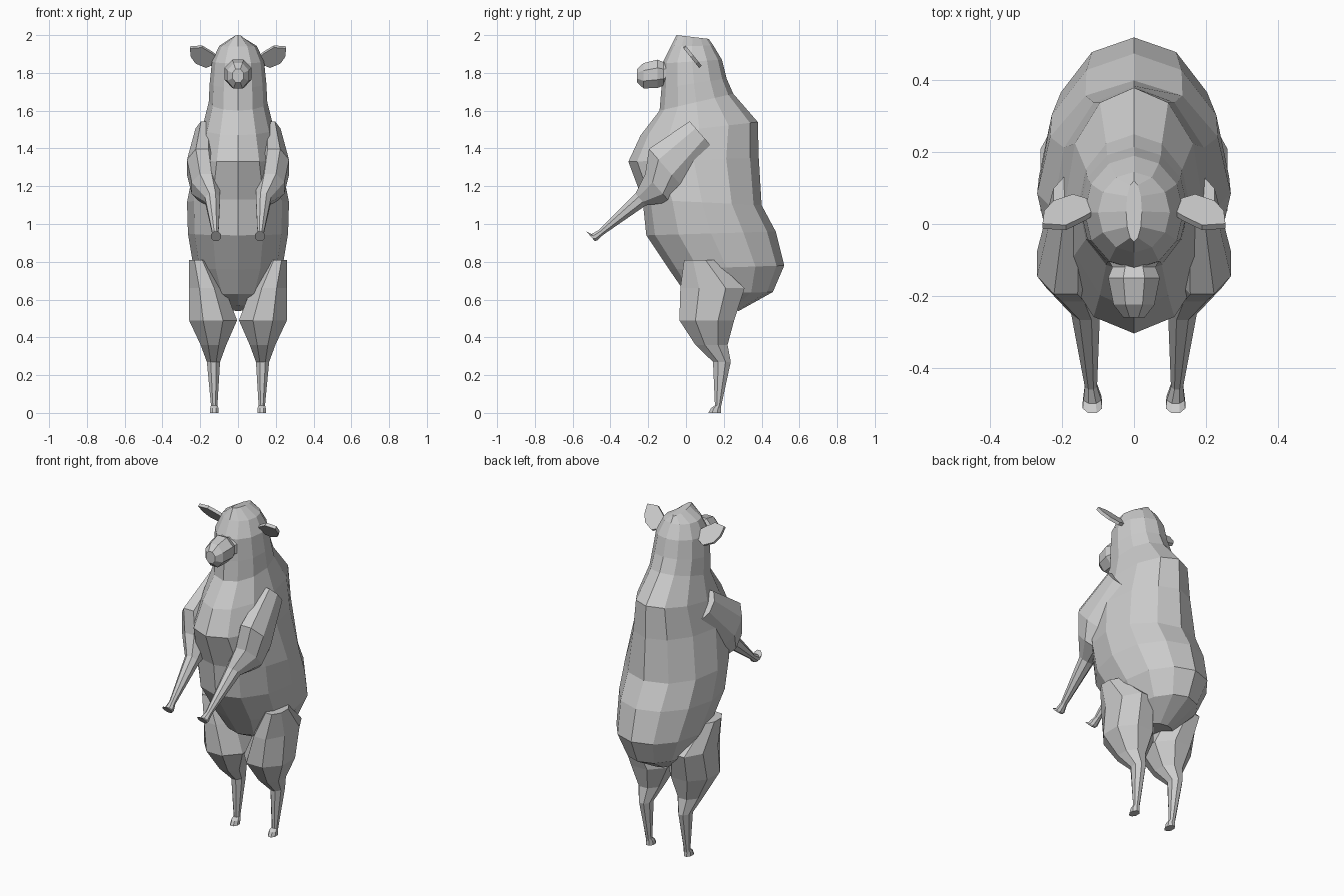
import bpy, bmesh
from math import cos, sin, pi
from mathutils import Vector as V


def make_object(name, bm, mirror=False):
    bmesh.ops.recalc_face_normals(bm, faces=bm.faces)
    me = bpy.data.meshes.new(name)
    bm.to_mesh(me)
    bm.free()
    ob = bpy.data.objects.new(name, me)
    bpy.context.collection.objects.link(ob)
    if mirror:
        ob.modifiers.new("Mirror", 'MIRROR').use_mirror_merge = False
    return ob


def loft(name, rings, n, half_step=False, mirror=False):
    """Skin a list of elliptical rings (centre, u axis, v axis)."""
    bm = bmesh.new()
    off, k = (pi / n, 1 / cos(pi / n)) if half_step else (0, 1)
    loops = []
    for c, u, v in rings:
        loops.append([bm.verts.new(c + k * (u * cos(off + 2 * pi * i / n) + v * sin(off + 2 * pi * i / n)))
                      for i in range(n)])
    for a, b in zip(loops, loops[1:]):
        for i in range(n):
            j = (i + 1) % n
            bm.faces.new((a[i], a[j], b[j], b[i]))
    bm.faces.new(loops[0])
    bm.faces.new(loops[-1])
    return make_object(name, bm, mirror)


# Torso, neck and head: front y, z, back y, z, half width
sections = [
    (0.12, 0.57, 0.28, 0.54, 0.08),
    (0.00, 0.63, 0.46, 0.64, 0.17),
    (-0.09, 0.76, 0.52, 0.78, 0.235),
    (-0.21, 0.94, 0.475, 0.96, 0.265),
    (-0.23, 1.13, 0.40, 1.10, 0.27),
    (-0.305, 1.33, 0.385, 1.35, 0.225),
    (-0.24, 1.47, 0.38, 1.54, 0.19),
    (-0.14, 1.60, 0.25, 1.69, 0.155),
    (-0.13, 1.72, 0.215, 1.77, 0.15),
    (-0.125, 1.85, 0.19, 1.87, 0.138),
    (-0.08, 1.94, 0.145, 1.945, 0.10),
    (-0.05, 2.00, 0.12, 1.98, 0.022),
]
rings = []
for fy, fz, by, bz, w in sections:
    f, b = V((0, fy, fz)), V((0, by, bz))
    rings.append(((f + b) / 2, (f - b) / 2, V((w, 0, 0))))
loft("body_and_head", rings, 12)

# Muzzle: y, centre z, half width, half height
muzzle = [(-0.05, 1.80, 0.10, 0.07), (-0.12, 1.795, 0.06, 0.062),
          (-0.15, 1.795, 0.072, 0.075), (-0.225, 1.785, 0.057, 0.067),
          (-0.26, 1.785, 0.03, 0.035)]
loft("muzzle", [(V((0, y, z)), V((w, 0, 0)), V((0, 0, h))) for y, z, w, h in muzzle],
     8, True)

# Ears: tilted leaf outline with thickness
outline = [(0.10, 1.88), (0.14, 1.91), (0.19, 1.94), (0.255, 1.935),
           (0.25, 1.89), (0.225, 1.855), (0.17, 1.832), (0.11, 1.855)]
bm = bmesh.new()
bm.faces.new([bm.verts.new((x, 0.07 - 0.8 * (z - 1.84), z)) for x, z in outline])
ears = make_object("ears", bm)
s = ears.modifiers.new("Thickness", 'SOLIDIFY')
s.thickness, s.offset = 0.018, 0
ears.modifiers.new("Mirror", 'MIRROR')

# Front legs: centre x, y, z, half depth, half width
arm = [(0.175, 0.075, 1.48, 0.085, 0.05), (0.19, -0.11, 1.30, 0.13, 0.08),
       (0.17, -0.15, 1.19, 0.10, 0.075), (0.135, -0.24, 1.13, 0.042, 0.04),
       (0.12, -0.45, 0.955, 0.017, 0.017), (0.116, -0.485, 0.93, 0.023, 0.025),
       (0.116, -0.505, 0.935, 0.034, 0.027)]
across = V((0, -0.66, 0.75))
loft("front_legs", [(V(p[:3]), V((p[4], 0, 0)), across * p[3]) for p in arm],
     8, True, True)

# Hind legs: centre x, y, z, half width, half depth
leg = [(0.21, 0.07, 0.81, 0.05, 0.08), (0.165, 0.14, 0.66, 0.095, 0.17),
       (0.132, 0.11, 0.49, 0.127, 0.145), (0.13, 0.135, 0.36, 0.068, 0.085),
       (0.13, 0.19, 0.27, 0.035, 0.047), (0.126, 0.17, 0.04, 0.017, 0.017),
       (0.125, 0.158, 0.025, 0.022, 0.026), (0.125, 0.152, 0.0, 0.023, 0.034)]
loft("hind_legs", [(V(p[:3]), V((p[3], 0, 0)), V((0, p[4], 0))) for p in leg],
     8, True, True)
